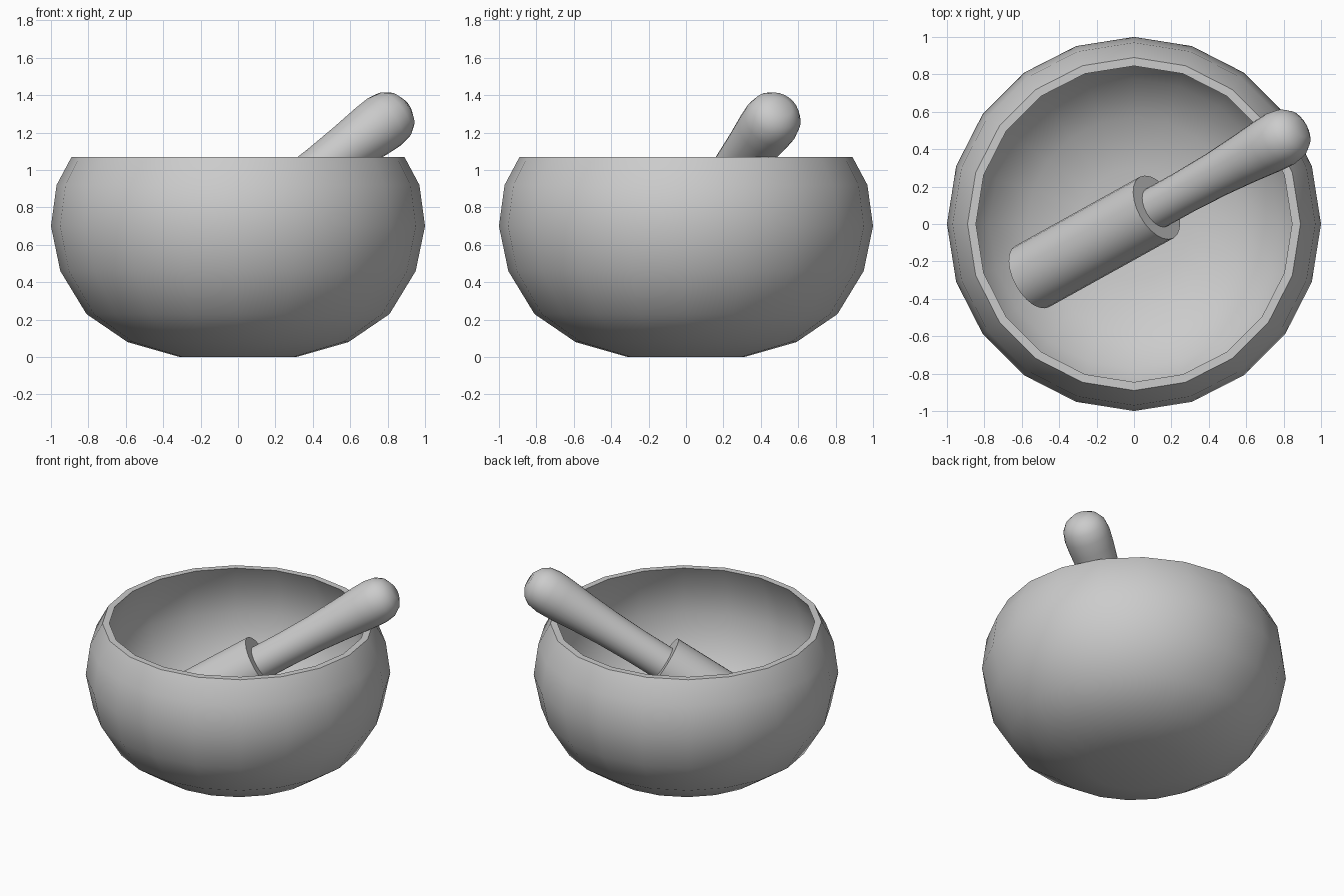
import bpy, bmesh, math
from mathutils import Vector

if "Cube" in bpy.data.objects:
    bpy.data.objects.remove(bpy.data.objects["Cube"])


def lathe(name, profile, sides):
    """Spin an (r, z) profile around z into a closed smooth-shaded solid."""
    bm = bmesh.new()
    rings = []
    for r, z in profile:
        if r == 0:
            rings.append([bm.verts.new((0, 0, z))] * sides)
        else:
            rings.append([bm.verts.new((r * math.cos(2 * math.pi * i / sides),
                                        r * math.sin(2 * math.pi * i / sides), z))
                          for i in range(sides)])
    for a, b in zip(rings, rings[1:]):
        for i in range(sides):
            j = (i + 1) % sides
            bm.faces.new(dict.fromkeys((a[i], a[j], b[j], b[i])))
    bmesh.ops.recalc_face_normals(bm, faces=bm.faces)
    mesh = bpy.data.meshes.new(name)
    bm.to_mesh(mesh)
    bm.free()
    obj = bpy.data.objects.new(name, mesh)
    bpy.context.collection.objects.link(obj)
    bpy.ops.object.select_all(action='DESELECT')
    obj.select_set(True)
    bpy.context.view_layer.objects.active = obj
    bpy.ops.object.shade_smooth_by_angle(angle=math.radians(40))
    return obj


# Mortar bowl: outer wall up to a flat rim, then the inner wall back down
lathe("mortar_bowl", [
    (0, 0), (0.31, 0), (0.59, 0.08), (0.81, 0.23), (0.95, 0.46), (1.0, 0.70),
    (0.97, 0.92), (0.89, 1.07),
    (0.845, 1.07), (0.925, 0.91), (0.95, 0.70), (0.904, 0.48), (0.775, 0.266),
    (0.57, 0.125), (0.30, 0.05), (0, 0.05)], 20)

# Pestle: thick grinding head, stepped collar, flared handle with rounded tip
pestle = lathe("pestle", [
    (0, -1.453), (0.187, -1.453), (0.187, -0.553), (0.115, -0.553),
    (0.115, -0.35), (0.122, -0.12), (0.135, 0.08), (0.15, 0.25), (0.154, 0.34),
    (0.143, 0.41), (0.112, 0.458), (0.056, 0.492), (0, 0.492)], 24)

# Lean the pestle across the bowl
azimuth, elevation = math.radians(29), math.radians(32.3)
axis = Vector((math.cos(azimuth) * math.cos(elevation),
               math.sin(azimuth) * math.cos(elevation), math.sin(elevation)))
pestle.rotation_mode = 'QUATERNION'
pestle.rotation_quaternion = axis.to_track_quat('Z', 'Y')
pestle.location = (0.53, 0.315, 1.075)
